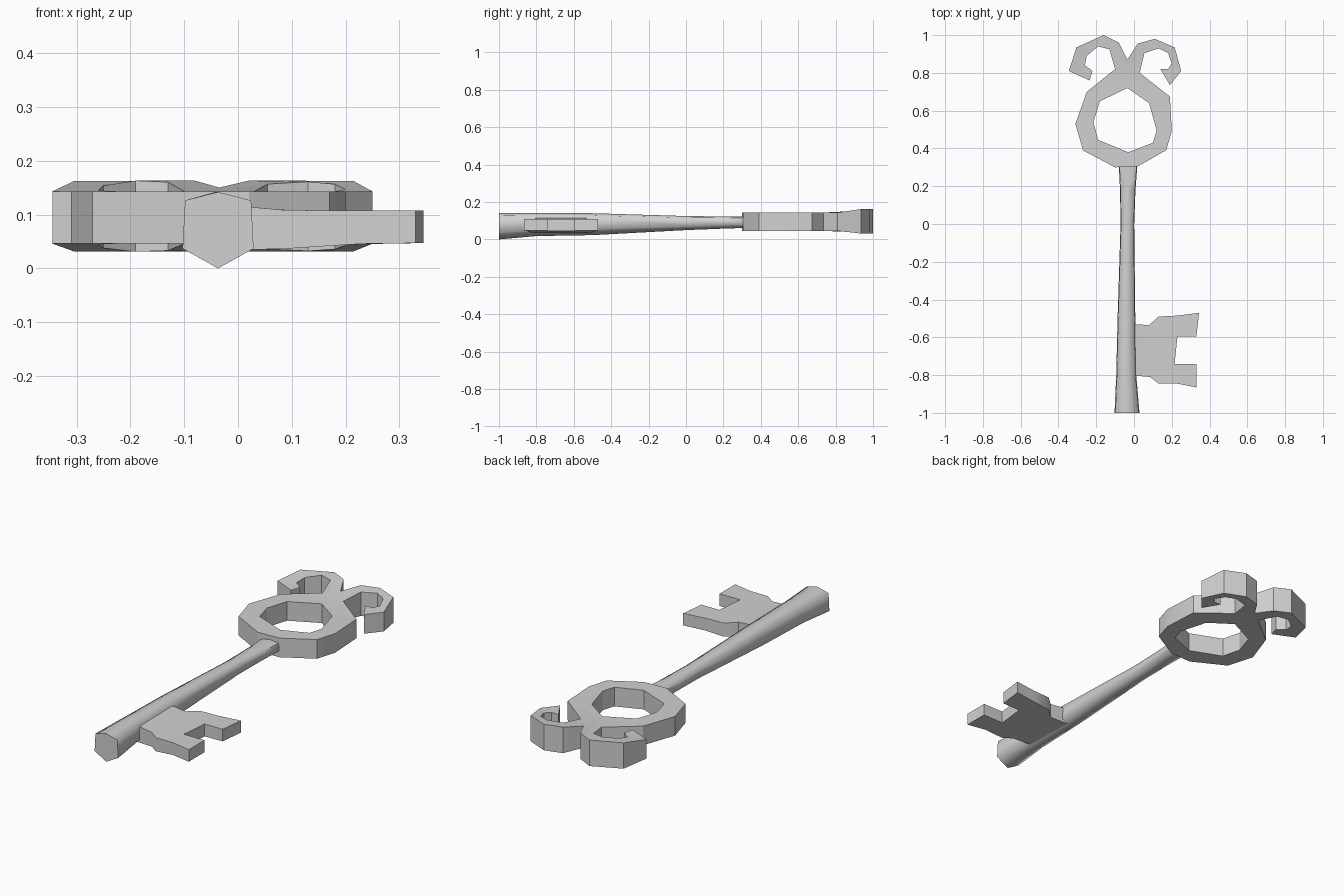
import bpy, bmesh, math

if "Cube" in bpy.data.objects:
    bpy.data.objects.remove(bpy.data.objects["Cube"])

metal = bpy.data.materials.new("grey metal")
metal.use_nodes = True
metal.diffuse_color = (0.64, 0.64, 0.64, 1)
metal.node_tree.nodes["Principled BSDF"].inputs["Base Color"].default_value = metal.diffuse_color


def finish(bm, name, angle):
    """Turn a bmesh into a named, shaded object."""
    bmesh.ops.recalc_face_normals(bm, faces=bm.faces)
    mesh = bpy.data.meshes.new(name)
    bm.to_mesh(mesh)
    bm.free()
    mesh.materials.append(metal)
    obj = bpy.data.objects.new(name, mesh)
    bpy.context.collection.objects.link(obj)
    bpy.ops.object.select_all(action="DESELECT")
    bpy.context.view_layer.objects.active = obj
    obj.select_set(True)
    bpy.ops.object.shade_smooth_by_angle(angle=math.radians(angle))
    return obj


def strip(left, right):
    """Polygons between two matching rows of points; repeated points collapse."""
    polygons = []
    for i in range(len(left) - 1):
        corners = [left[i], left[i + 1], right[i + 1], right[i]]
        polygons.append(list(dict.fromkeys(corners)))
    return polygons


def slab(name, polygons, top, bottom, angle):
    """Thick plate from plan polygons, with height rules for both sides."""
    bm = bmesh.new()
    upper, lower = {}, {}
    for polygon in polygons:
        for x, y in polygon:
            if (x, y) not in upper:
                upper[x, y] = bm.verts.new((x, y, top(x, y)))
                lower[x, y] = bm.verts.new((x, y, bottom(x, y)))
        bm.faces.new([upper[p] for p in polygon])
    # walls along every open edge, then the underside
    twin = {upper[p]: lower[p] for p in upper}
    rim = [e for e in bm.edges if e.is_boundary]
    for edge in rim:
        a, b = edge.verts
        bm.faces.new((a, b, twin[b], twin[a]))
    for polygon in polygons:
        bm.faces.new([lower[p] for p in reversed(polygon)])
    return finish(bm, name, angle)


def ramp(value, start, end):
    return min(1, max(0, (value - start) / (end - start)))


# Bow: faceted ring with two curled horns
fork, left_root, right_root = (-.035, .87), (-.1, .82), (.03, .8)
crown = (-.035, .72)
ring_outer = [fork, right_root, (.19, .675), (.2, .49), (.17, .39), (.02, .305),
              (-.1, .3), (-.27, .39), (-.31, .53), (-.25, .7), left_root, fork]
ring_inner = [crown, crown, (.08, .64), (.12, .495), (.1, .43), (-.03, .38),
              (-.03, .38), (-.19, .445), (-.215, .54), (-.18, .65), crown, crown]
left_outer = [fork, (-.08, .96), (-.16, 1), (-.305, .935), (-.345, .81), (-.235, .76)]
left_inner = [left_root, (-.13, .925), (-.19, .94), (-.25, .89), (-.26, .84), (-.22, .81)]
right_outer = [fork, (.02, .955), (.11, .98), (.215, .935), (.25, .81), (.19, .735)]
right_inner = [right_root, (.055, .905), (.13, .93), (.18, .905), (.2, .85), (.18, .82)]
bow = strip(ring_outer, ring_inner) + strip(left_outer, left_inner)
bow += strip(right_outer, right_inner) + [[(.18, .82), (.19, .735), (.14, .82)]]
slab("bow", bow,
     lambda x, y: .143 + .02 * ramp(y, .83, .94),
     lambda x, y: .046 - .015 * ramp(y, .83, .94), 25)

# Bit: plate beside the shaft with two square teeth
back = [(-.02, -.53), (.08, -.535), (.13, -.49)]
front = [(-.02, -.8), (.085, -.81), (.13, -.845)]
back_step, front_step = (.23, -.485), (.23, -.845)
notch_back, notch_front = (.23, -.595), (.215, -.74)
bit = strip(back, front)
bit.append([back[-1], back_step, notch_back, notch_front, front_step, front[-1]])
bit.append([back_step, (.345, -.47), (.33, -.595), notch_back])
bit.append([notch_front, (.33, -.74), (.33, -.865), front_step])
slab("bit", bit,
     lambda x, y: .118 - .01 * ramp(x, 0, .09),
     lambda x, y: .034 + .013 * ramp(x, .05, .25), 40)

# Shaft: tapering six-sided bar, stations of (y, centre x, half width, low z, high z)
stations = [(-1, -.037, .066, 0, .142), (-.8, -.041, .053, .018, .142),
            (-.5, -.04, .047, .023, .14), (0, -.035, .036, .05, .125),
            (.18, -.033, .041, .057, .123), (.33, -.031, .05, .062, .122)]
bm = bmesh.new()
loops = []
for y, cx, half, low, high in stations:
    mid, reach = (low + high) / 2, (high - low) / 2
    outline = [(0, 1), (.93, .78), (1, -.48), (0, -1), (-1, -.48), (-.93, .78)]
    loops.append([bm.verts.new((cx + u * half, y, mid + v * reach)) for u, v in outline])
for near, far in zip(loops, loops[1:]):
    for i in range(len(near)):
        j = (i + 1) % len(near)
        bm.faces.new((near[i], near[j], far[j], far[i]))
bm.faces.new(loops[0])
bm.faces.new(loops[-1])
finish(bm, "shaft", 75)
